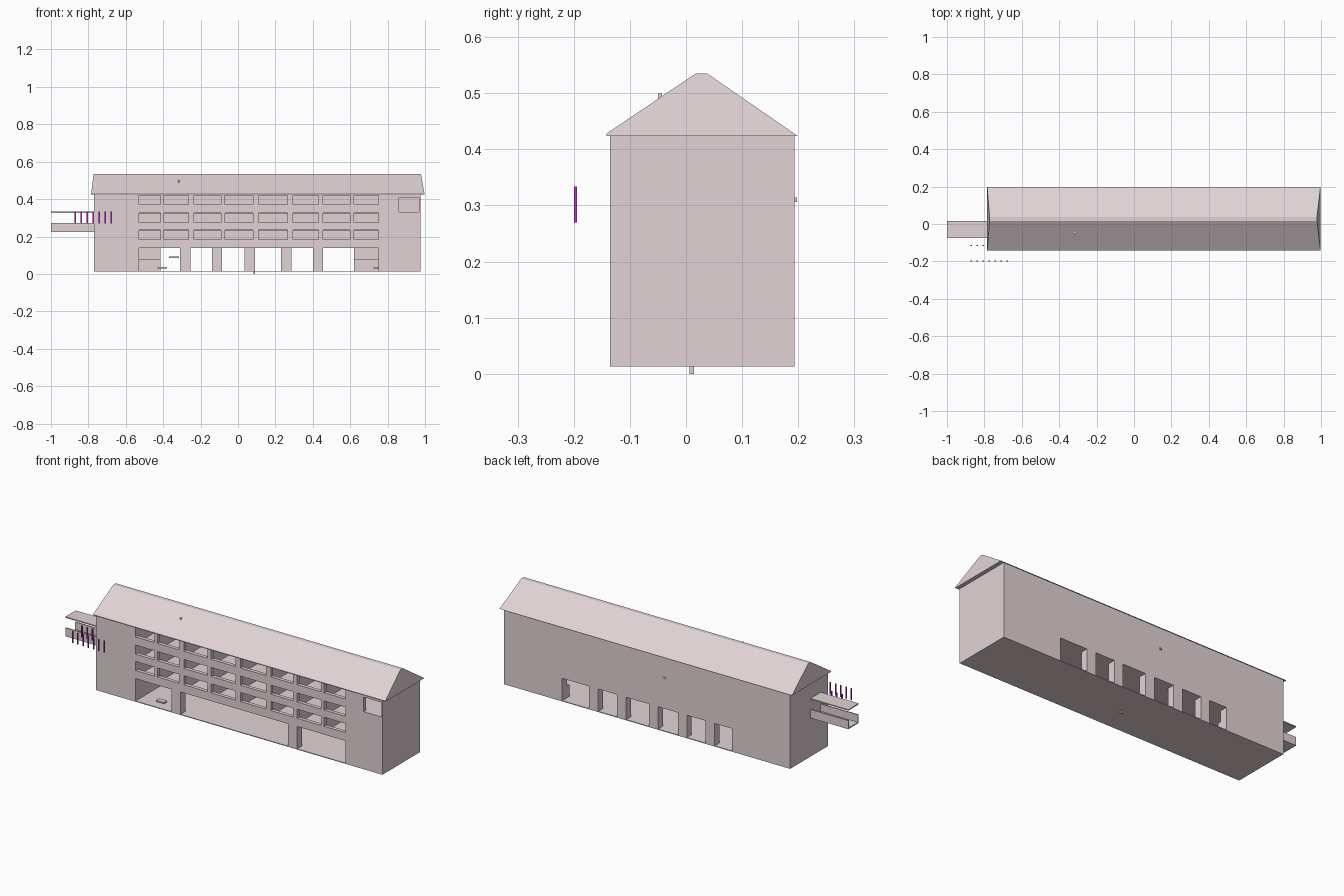
import bpy, bmesh
from mathutils import Vector

if "Cube" in bpy.data.objects:
    bpy.data.objects.remove(bpy.data.objects["Cube"])


def material(name, rgb):
    m = bpy.data.materials.new(name)
    m.diffuse_color = (*rgb, 1)
    m.use_nodes = True
    m.node_tree.nodes["Principled BSDF"].inputs["Base Color"].default_value = m.diffuse_color
    return m


PLASTER = material("pale_pink_plaster", (0.76, 0.65, 0.67))
PURPLE = material("purple_paint", (0.55, 0.03, 0.60))


def make(name, bm, mat):
    bmesh.ops.recalc_face_normals(bm, faces=bm.faces)
    me = bpy.data.meshes.new(name)
    bm.to_mesh(me)
    bm.free()
    me.materials.append(mat)
    ob = bpy.data.objects.new(name, me)
    bpy.context.collection.objects.link(ob)
    return ob


def boxes(name, spans, mat=PLASTER):
    """One object out of boxes given as (x0, x1, y0, y1, z0, z1)."""
    bm = bmesh.new()
    for x0, x1, y0, y1, z0, z1 in spans:
        vs = bmesh.ops.create_cube(bm, size=1)["verts"]
        for v in vs:
            v.co = Vector((x0 if v.co.x < 0 else x1,
                           y0 if v.co.y < 0 else y1,
                           z0 if v.co.z < 0 else z1))
    return make(name, bm, mat)


def cut(ob, spans):
    cutter = boxes(ob.name + "_cutter", spans)
    cutter.hide_render = True
    cutter.hide_viewport = True
    mod = ob.modifiers.new("openings", "BOOLEAN")
    mod.operation = "DIFFERENCE"
    mod.solver = "EXACT"
    mod.object = cutter


X0, X1, Y0, Y1 = -0.77, 0.975, -0.135, 0.193   # footprint
BASE, TOP = 0.013, 0.425
FLOOR = BASE + 0.004
T = 0.02                                        # front wall thickness
BACK = 0.043                                    # back wall thickness

WINDOWS = [(-0.53, -0.415), (-0.395, -0.265), (-0.235, -0.09), (-0.07, 0.08),
           (0.11, 0.265), (0.295, 0.43), (0.455, 0.60), (0.62, 0.75)]
ROWS = [(0.185, 0.235), (0.275, 0.325), (0.37, 0.42)]
FRONT_DOORS = [(-0.53, -0.31), (-0.255, 0.40), (0.455, 0.75)]
BACK_DOORS = [(-0.415, -0.31), (-0.255, -0.14), (-0.085, 0.035),
              (0.09, 0.23), (0.285, 0.40), (0.455, 0.62)]

# Front wall with windows, ground-floor openings and a corner niche
front = boxes("front_wall", [(X0, X1, Y0, Y0 + T, FLOOR, TOP)])
c0, c1 = Y0 - 0.03, Y0 + T + 0.03
cut(front,
    [(a, b, c0, c1, lo, hi) for a, b in WINDOWS for lo, hi in ROWS]
    + [(a, b, c0, c1, -0.02, 0.14) for a, b in FRONT_DOORS]
    + [(0.86, 0.968, c0, c1, 0.33, 0.41)])

# Back wall with ground-floor openings
back = boxes("back_wall", [(X0, X1, Y1 - BACK, Y1, FLOOR, TOP)])
cut(back, [(a, b, Y1 - BACK - 0.03, Y1 + 0.03, -0.02, 0.14) for a, b in BACK_DOORS])

# End walls and the walls closing the stair blocks
boxes("end_walls", [(X0, X0 + 0.006, Y0 + T, Y1 - BACK, FLOOR, TOP),
                    (X1 - 0.006, X1, Y0 + T, Y1 - BACK, FLOOR, TOP)])
boxes("block_walls", [(-0.54, -0.53, Y0 + T, Y1 - BACK, FLOOR, TOP),
                      (0.75, 0.76, Y0 + T, Y1 - BACK, FLOOR, TOP)])

# Base slab and storey floors
boxes("base_slab", [(X0, X1, Y0, Y1, BASE, FLOOR)])
boxes("storey_floors", [(X0 + 0.006, X1 - 0.006, Y0 + T, Y1 - BACK, z, z + 0.01)
                        for z in (0.14, 0.23, 0.32)])

# Room partitions behind the gaps between windows
boxes("partitions", [((a[1] + b[0]) / 2 - 0.006, (a[1] + b[0]) / 2 + 0.006,
                      Y0 + T, Y1 - BACK, 0.15, TOP)
                     for a, b in zip(WINDOWS, WINDOWS[1:])])

# Deep pillars at the front and low ledges at the hall ends
boxes("front_pillars", [(a, b, Y0 + T, Y0 + 0.043, FLOOR, 0.14)
                        for a, b in ((-0.31, -0.255), (0.40, 0.455))])
boxes("hall_ledges", [(a, b, Y1 - BACK - 0.02, Y1 - BACK, FLOOR, 0.08)
                      for a, b in ((-0.53, -0.415), (0.62, 0.75))])

# Benches in the hall
boxes("hall_benches", [(-0.43, -0.38, -0.10, -0.075, 0.028, 0.036),
                       (-0.37, -0.315, 0.0, 0.03, 0.086, 0.094),
                       (0.725, 0.75, -0.10, -0.08, 0.028, 0.036)])

# Gable roof with slightly leaning ends and a narrow flat ridge
bm = bmesh.new()
profile = [(-0.142, 0.424), (-0.135, 0.426), (0.017, 0.535), (0.038, 0.535), (0.199, 0.424)]
profile[1] = (-0.142, 0.428)
ends = []
for low, high in ((-0.785, -0.772), (0.997, 0.978)):
    ends.append([bm.verts.new((high if z > 0.5 else low, y, z)) for y, z in profile])
for ring in ends:
    bm.faces.new(ring)
n = len(profile)
for i in range(n):
    j = (i + 1) % n
    bm.faces.new((ends[0][i], ends[0][j], ends[1][j], ends[1][i]))
make("roof", bm, PLASTER)

# Small roof vent, wall fitting and base drain
boxes("roof_vent", [(-0.32, -0.312, -0.05, -0.043, 0.48, 0.50)])
boxes("wall_fitting", [(-0.01, 0.004, Y1, Y1 + 0.005, 0.306, 0.314)])
boxes("base_drain", [(0.082, 0.092, 0.006, 0.014, 0.0, BASE)])

# Covered footbridge: trough with parapets and a thin canopy
BX0, BY0, BY1 = -1.0, -0.075, 0.015
boxes("bridge_deck", [(BX0, X0, BY0, BY1, 0.225, 0.231)])
boxes("bridge_parapets", [(BX0, X0, y, y + 0.006, 0.231, 0.272)
                          for y in (BY0, BY1 - 0.006)])
boxes("bridge_canopy", [(BX0, X0, BY0, BY1, 0.327, 0.333)])

# Two rows of slender purple posts
posts = [(-0.87 + 0.032 * i, -0.197) for i in range(7)]
posts += [(-0.87 + 0.032 * i, -0.115) for i in range(3)]
R = 0.003
boxes("purple_posts", [(x - R, x + R, y - R, y + R, 0.27, 0.334) for x, y in posts], PURPLE)
